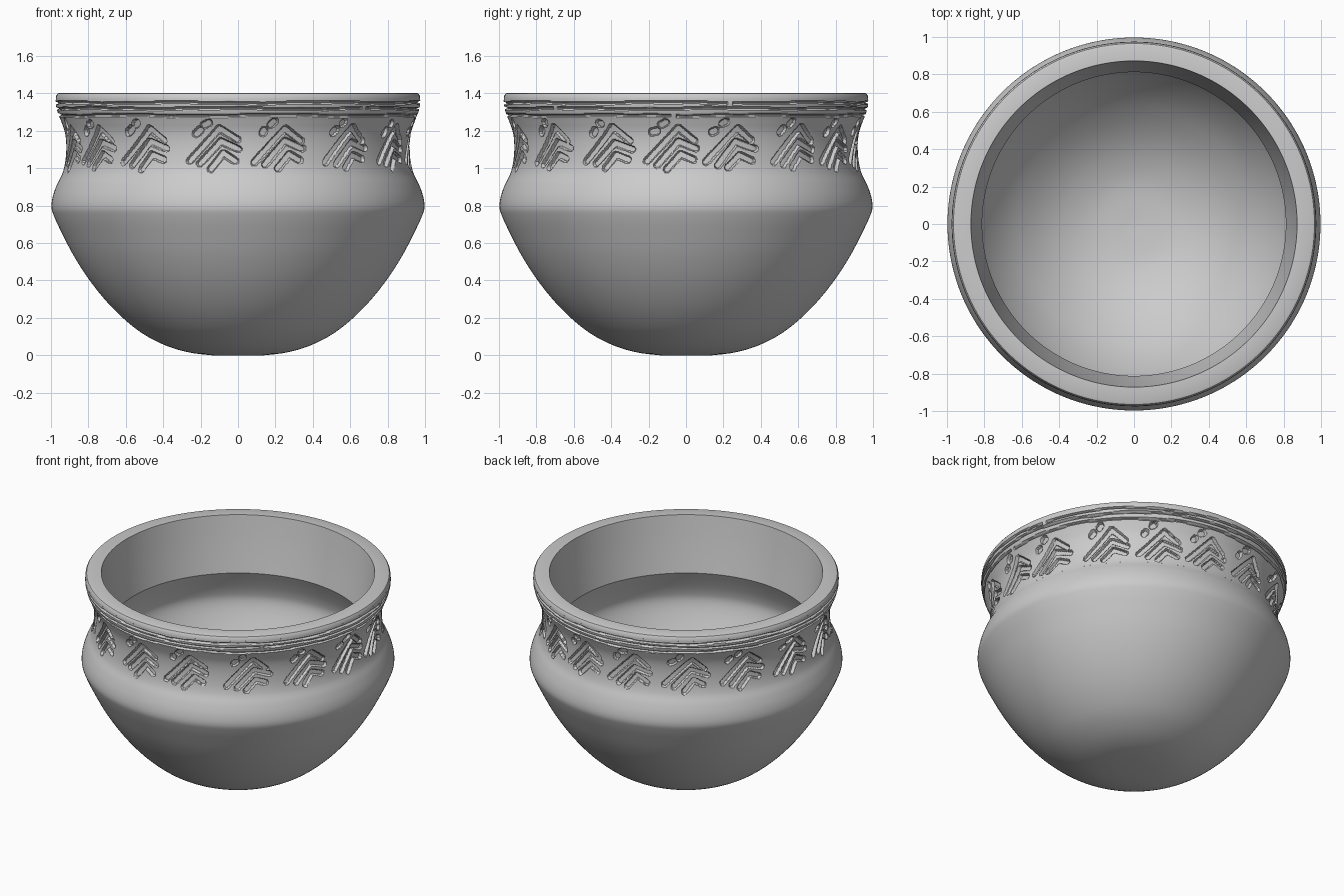
import bpy, math, random

if "Cube" in bpy.data.objects:
    bpy.data.objects.remove(bpy.data.objects["Cube"])

random.seed(4)
SEAM, TOP = 0.97, 1.372            # height range of the engraved neck band


def spline(pts, n=5):
    # Catmull-Rom through (radius, height) points
    p = [pts[0]] + pts + [pts[-1]]
    out = []
    for i in range(1, len(p) - 2):
        for k in range(n):
            t = k / n
            out.append(tuple(0.5 * (2 * b + (c - a) * t + (2 * a - 5 * b + 4 * c - d) * t * t
                                    + (3 * b - a - 3 * c + d) * t ** 3)
                             for a, b, c, d in zip(p[i - 1], p[i], p[i + 1], p[i + 2])))
    return out + [pts[-1]]


def lathe(name, rows, segs, carve=None):
    # Spin (radius, height) rows; radius 0 becomes a pole
    verts, faces, rings = [], [], []
    for r, z in rows:
        start = len(verts)
        if r < 1e-6:
            verts.append((0, 0, z))
            rings.append([start] * segs)
            continue
        for s in range(segs):
            a = 2 * math.pi * s / segs
            q = r - (carve(a, z) if carve else 0)
            verts.append((q * math.sin(a), -q * math.cos(a), z))
        rings.append(list(range(start, start + segs)))
    for lo, hi in zip(rings, rings[1:]):
        for s in range(segs):
            t = (s + 1) % segs
            faces.append(list(dict.fromkeys((lo[s], lo[t], hi[t], hi[s]))))
    me = bpy.data.meshes.new(name)
    me.from_pydata(verts, [], faces)
    ob = bpy.data.objects.new(name, me)
    bpy.context.collection.objects.link(ob)
    bpy.ops.object.select_all(action='DESELECT')
    ob.select_set(True)
    bpy.context.view_layer.objects.active = ob
    bpy.ops.object.shade_smooth_by_angle(angle=math.radians(30))
    return ob


# Outer silhouette from the foot to just under the lip
outer = spline([(0.14, 0), (0.26, 0.015), (0.38, 0.05), (0.50, 0.11), (0.605, 0.19),
                (0.705, 0.29), (0.80, 0.41), (0.88, 0.535), (0.945, 0.66), (0.982, 0.74),
                (0.997, 0.79), (0.99, 0.85), (0.967, 0.915), (0.938, 0.975), (0.923, 1.04),
                (0.918, 1.12), (0.925, 1.19), (0.945, 1.25), (0.963, 1.295), (0.974, 1.34),
                (0.974, 1.372)])


def radius_at(z):
    for (r0, z0), (r1, z1) in zip(outer, outer[1:]):
        if z0 <= z <= z1 and z1 > z0:
            return r0 + (r1 - r0) * (z - z0) / (z1 - z0)
    return outer[-1][0]


# Round lower bowl
lower = [(0, 0)] + [p for p in outer if p[1] < SEAM - 0.004] + [(radius_at(SEAM), SEAM)]
lathe("bowl", lower, 180)

# One motif: three nested chevrons and two dots, as (x, z) polylines
MOTIF = [[(-0.135, 1.035), (0.035, 1.215), (0.12, 1.15)],
         [(-0.075, 1.02), (0.035, 1.14), (0.135, 1.105)],
         [(-0.015, 1.0), (0.05, 1.075), (0.115, 1.045)],
         [(-0.045, 1.235), (-0.03, 1.245)],
         [(-0.095, 1.19), (-0.08, 1.205)]]
CENTRES = [-75, -55, -33, -8, 14, 39, 63, 85, 105, 129, 150, 170, 192, 215, 238, 262]
R = 0.92
motifs = []
for c in CENTRES:
    segs = []
    for line in MOTIF:
        pts = [(x + random.uniform(-0.006, 0.006), z + random.uniform(-0.006, 0.006))
               for x, z in line]
        w = 0.018 if len(line) == 3 else 0.02
        segs += [(a, b, w) for a, b in zip(pts, pts[1:])]
    motifs.append((math.radians(c), segs))


def seg_dist(px, pz, a, b):
    ux, uz = b[0] - a[0], b[1] - a[1]
    t = max(0, min(1, ((px - a[0]) * ux + (pz - a[1]) * uz) / (ux * ux + uz * uz + 1e-9)))
    return math.hypot(px - a[0] - t * ux, pz - a[1] - t * uz)


def carve(a, z):
    # Depth of the engraving at an angle and height
    if z > 1.268:
        depth = 0
        for i, (h, gap) in enumerate(((1.283, 86), (1.32, 44), (1.35, 104))):
            wob = 0.003 * math.sin(7 * a + 2 * i) + 0.002 * math.sin(19 * a + i)
            if abs(a - math.radians(gap)) > 0.014:
                d = abs(z - h - wob)
                depth = max(depth, 0.016 * max(0, min(1, (0.0068 - d) / 0.003)))
        return depth
    for c, segs in motifs:
        da = (a - c + math.pi) % (2 * math.pi) - math.pi
        if abs(da) < 0.2:
            x = da * R
            d = min(seg_dist(x, z, p, q) - w for p, q, w in segs)
            if d < 0:
                return 0.018 * min(1, -d / 0.002)
    return 0


# Neck band with its engraving
N = 78
band = [(radius_at(SEAM + (TOP - SEAM) * i / N), SEAM + (TOP - SEAM) * i / N) for i in range(N + 1)]
lathe("engraved_neck", band, 1440, carve)

# Rounded lip, flat rim top, flared mouth
lathe("rim", [(0.974, TOP), (0.972, 1.388), (0.965, 1.399), (0.955, 1.403), (0.872, 1.403),
              (0.858, 1.30), (0.843, 1.20), (0.826, 1.10), (0.812, 1.02)], 180)

# Hollow inside
inner = spline([(0.812, 1.02), (0.85, 0.94), (0.88, 0.86), (0.887, 0.79), (0.855, 0.69),
                (0.79, 0.56), (0.70, 0.43), (0.60, 0.325), (0.48, 0.23), (0.35, 0.16),
                (0.20, 0.115), (0, 0.10)], 4)
lathe("inside", inner, 180)
